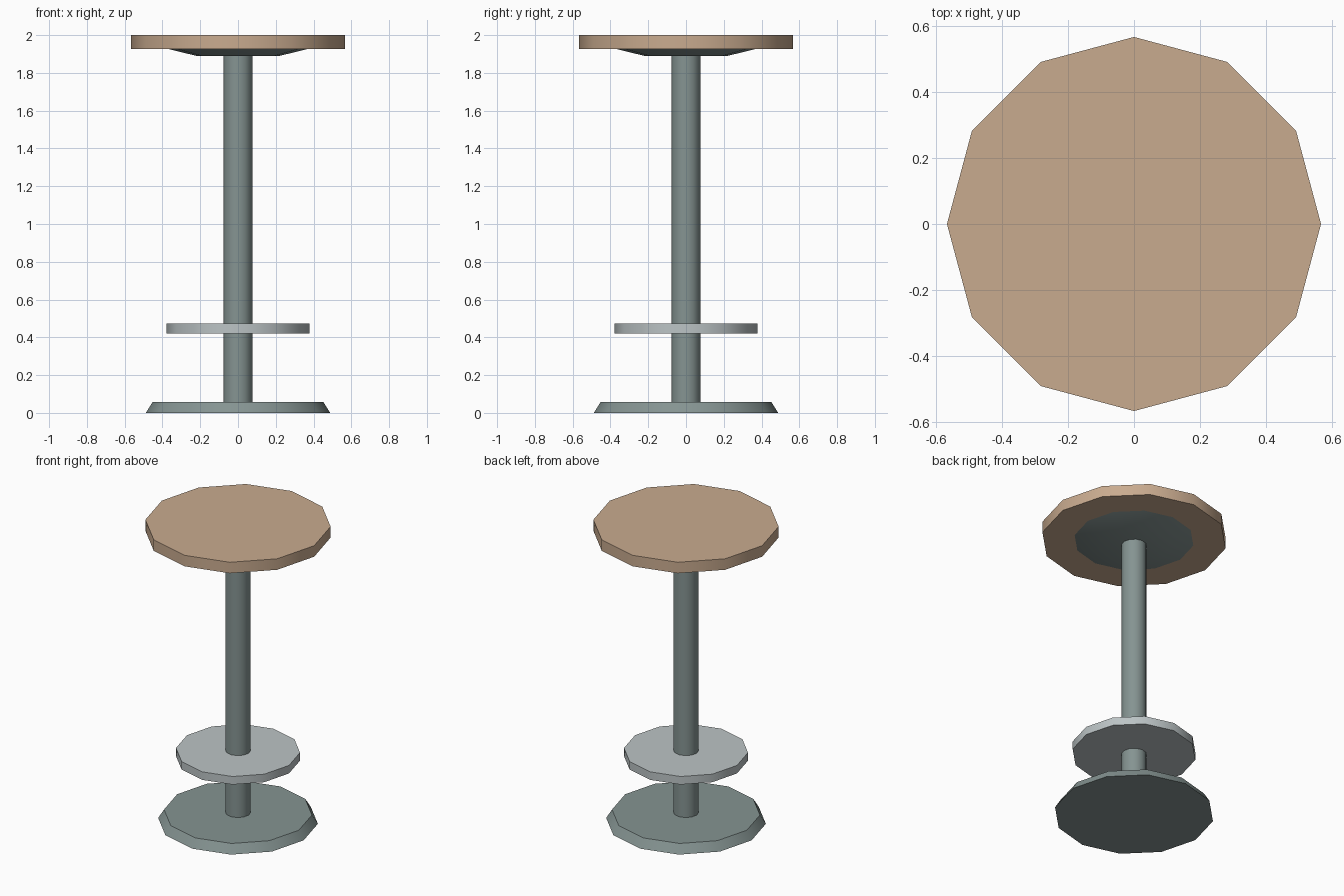
import bpy, math

if "Cube" in bpy.data.objects:
    bpy.data.objects.remove(bpy.data.objects["Cube"])

def material(name, rgb):
    m = bpy.data.materials.new(name)
    m.diffuse_color = (*rgb, 1)
    m.use_nodes = True
    m.node_tree.nodes["Principled BSDF"].inputs["Base Color"].default_value = m.diffuse_color
    return m

wood = material("tan_wood", (0.584, 0.407, 0.275))
steel = material("grey_green_metal", (0.235, 0.295, 0.287))
light = material("light_grey_metal", (0.50, 0.55, 0.56))

def disc(name, r_bottom, r_top, z0, z1, mat):
    """Twelve-sided disc or taper with one corner on the x axis."""
    bpy.ops.mesh.primitive_cone_add(vertices=12, radius1=r_bottom, radius2=r_top,
                                    depth=z1 - z0, location=(0, 0, (z0 + z1) / 2))
    ob = bpy.context.object
    ob.name = name
    ob.data.materials.append(mat)
    bpy.ops.object.shade_smooth_by_angle(angle=math.radians(35))
    return ob

# Floor plate, pole and foot rest
disc("base", 0.488, 0.452, 0, 0.058, steel)
disc("pole", 0.077, 0.077, 0.05, 1.90, steel)
disc("foot_rest", 0.379, 0.379, 0.42, 0.474, light)
# Tapered bracket under the seat
disc("seat_bracket", 0.22, 0.375, 1.89, 1.928, steel)
disc("seat", 0.566, 0.566, 1.926, 2.0, wood)
